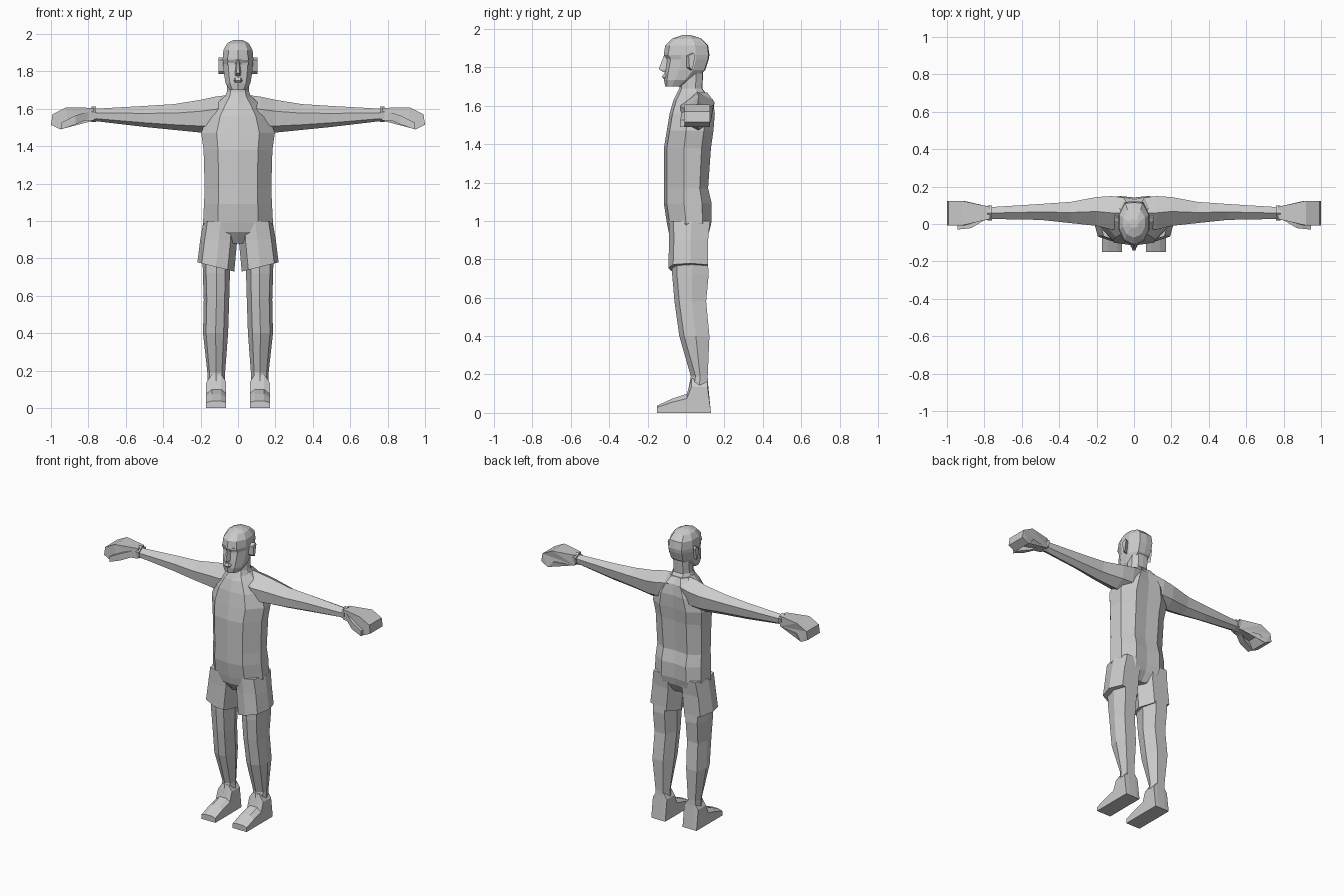
import bpy, bmesh


def loft(name, rings, mirror=False):
    """Skin a list of equal-length closed rings and cap both ends."""
    bm = bmesh.new()
    vr = [[bm.verts.new(p) for p in r] for r in rings]
    n = len(vr[0])
    for a, b in zip(vr, vr[1:]):
        for i in range(n):
            j = (i + 1) % n
            bm.faces.new((a[i], a[j], b[j], b[i]))
    caps = [bm.faces.new(vr[0]), bm.faces.new(vr[-1])]
    bmesh.ops.triangulate(bm, faces=caps)
    bmesh.ops.recalc_face_normals(bm, faces=bm.faces)
    me = bpy.data.meshes.new(name)
    bm.to_mesh(me)
    bm.free()
    ob = bpy.data.objects.new(name, me)
    bpy.context.collection.objects.link(ob)
    if mirror:
        ob.modifiers.new("Mirror", 'MIRROR').use_clip = False
    return ob


def symmetric(half, z):
    """Full ring from a half outline running front centre to back centre."""
    full = half + [(-x, y) for x, y in half[-2:0:-1]]
    return [(x, y, z) for x, y in full]


def torso_ring(z, w, yf, ys, yb):
    return symmetric([(0, yf), (w * .58, yf + .015), (w, ys),
                      (w * .93, ys + (yb - ys) * .65), (w * .5, yb), (0, yb - .008)], z)


def head_ring(z, w, yf, yb):
    d = yb - yf
    return symmetric([(0, yf), (w * .65, yf + .1 * d), (w, yf + .36 * d),
                      (w, yf + .7 * d), (w * .6, yb - .02 * d), (0, yb)], z)


def leg_ring(z, x0, x1, yf, yb, tilt=0):
    d, ym = x1 - x0, yf + .55 * (yb - yf)
    pts = [(x0 + .18 * d, yf + .015), (x0 + .5 * d, yf), (x0 + .88 * d, yf + .025), (x1, ym),
           (x0 + .85 * d, yb), (x0 + .25 * d, yb), (x0, ym)]
    return [(x, y, z + tilt * (x - .12)) for x, y in pts]


def arm_ring(x, zb, zt, yf, yb):
    d, h = yb - yf, zt - zb
    return [(x, yf + .5 * d, zt), (x, yb, zt - .25 * h), (x, yb - .1 * d, zb + .25 * h),
            (x, yf + .5 * d, zb), (x, yf + .05 * d, zb + .2 * h), (x, yf, zb + .65 * h)]


# torso with shoulders
loft("torso", [torso_ring(*r) for r in [
    (.88, .05, -.05, .02, .08), (.94, .17, -.09, 0, .12), (.99, .187, -.10, 0, .132),
    (1.09, .182, -.115, -.01, .134), (1.17, .178, -.115, -.01, .115),
    (1.38, .184, -.115, -.01, .13), (1.47, .197, -.10, 0, .143),
    (1.56, .165, -.085, .01, .15), (1.63, .11, -.065, .02, .14), (1.67, .07, -.045, .02, .11)]])

# short trouser legs
loft("shorts_leg", [leg_ring(*r) for r in [
    (1.0, .002, .185, -.09, .125), (.90, .004, .202, -.088, .115),
    (.755, .02, .217, -.092, .115, .25)]], True)

# legs
loft("leg", [leg_ring(*r) for r in [
    (.85, .035, .19, -.075, .11), (.72, .043, .188, -.072, .118), (.58, .047, .183, -.06, .105),
    (.40, .053, .187, -.035, .122), (.19, .069, .164, .025, .113), (.06, .07, .164, .0, .118)]], True)

# feet, lofted across from the inner to the outer side
foot = [(-.15, 0), (-.15, .038), (-.07, .075), (.005, .10), (.028, .18), (.112, .18), (.13, 0)]
loft("foot", [[(x, y + dy, z * s) for y, z in foot] for x, s, dy in [
    (.065, .8, 0), (.09, 1, 0), (.14, 1, 0), (.17, .75, 0)]], True)

# arms
loft("arm", [arm_ring(*r) for r in [
    (.04, 1.50, 1.675, -.02, .14), (.12, 1.47, 1.665, -.03, .149), (.20, 1.473, 1.648, -.01, .144),
    (.34, 1.487, 1.625, .005, .118), (.50, 1.503, 1.615, .022, .107),
    (.77, 1.535, 1.60, .027, .09)]], True)

# wrist cuffs
loft("wrist", [arm_ring(x, 1.53, 1.612, .02, .1) for x in (.76, .782)], True)

# hands with curled fingers
hand = [(.77, 1.605), (.92, 1.607), (.992, 1.57), (1.0, 1.515), (.95, 1.49), (.91, 1.535), (.77, 1.537)]


def hand_ring(front):
    out = []
    for x, z in hand:
        t = min((x - .77) / .14, 1)
        out.append((x, .027 - .035 * t if front else .092 + .032 * t, z))
    return out


loft("hand", [hand_ring(True), hand_ring(False)], True)
loft("thumb", [[(x, y - s, z + s), (x, y + s, z + s), (x, y + s, z - s), (x, y - s, z - s)]
               for x, y, z, s in [(.80, .04, 1.565, .02), (.87, .002, 1.54, .024),
                                  (.945, -.012, 1.508, .018)]], True)

# neck
loft("neck", [head_ring(*r) for r in [
    (1.58, .10, -.075, .13), (1.64, .078, -.06, .12), (1.69, .06, -.035, .085), (1.78, .058, -.03, .09)]])

# head
loft("head", [head_ring(*r) for r in [
    (1.70, .045, -.108, -.015), (1.735, .066, -.115, .045), (1.785, .075, -.112, .10),
    (1.84, .08, -.102, .118), (1.865, .082, -.116, .122), (1.915, .078, -.108, .115),
    (1.95, .058, -.072, .08), (1.968, .025, -.02, .025)]])

# nose and lips
loft("nose", [[(-w, -.09, z), (-w * .4, y, z), (w * .4, y, z), (w, -.09, z)]
              for z, w, y in [(1.775, .02, -.118), (1.79, .02, -.142), (1.86, .009, -.116)]])
loft("lips", [[(-w, -.09, z), (-w * .5, y, z), (w * .5, y, z), (w, -.09, z)]
              for z, w, y in [(1.74, .025, -.116), (1.75, .03, -.125), (1.765, .025, -.116)]])

# brows and eyes
for name, z, h, y in [("brow", 1.866, .006, -.108), ("eye", 1.842, .007, -.096)]:
    loft(name, [[(x, y + (x - .02) * .4, z - h), (x, y + (x - .02) * .4, z + h),
                 (x, -.05, z + h), (x, -.05, z - h)] for x in (.018, .055)], True)

# ears
loft("ear", [[(x, y0, 1.80), (x, y0 - .004, 1.86), (x, y1 - .008, 1.875), (x, y1, 1.86), (x, y1 - .015, 1.785)]
             for x, y0, y1 in [(.072, .0, .035), (.104, .018, .048)]], True)
